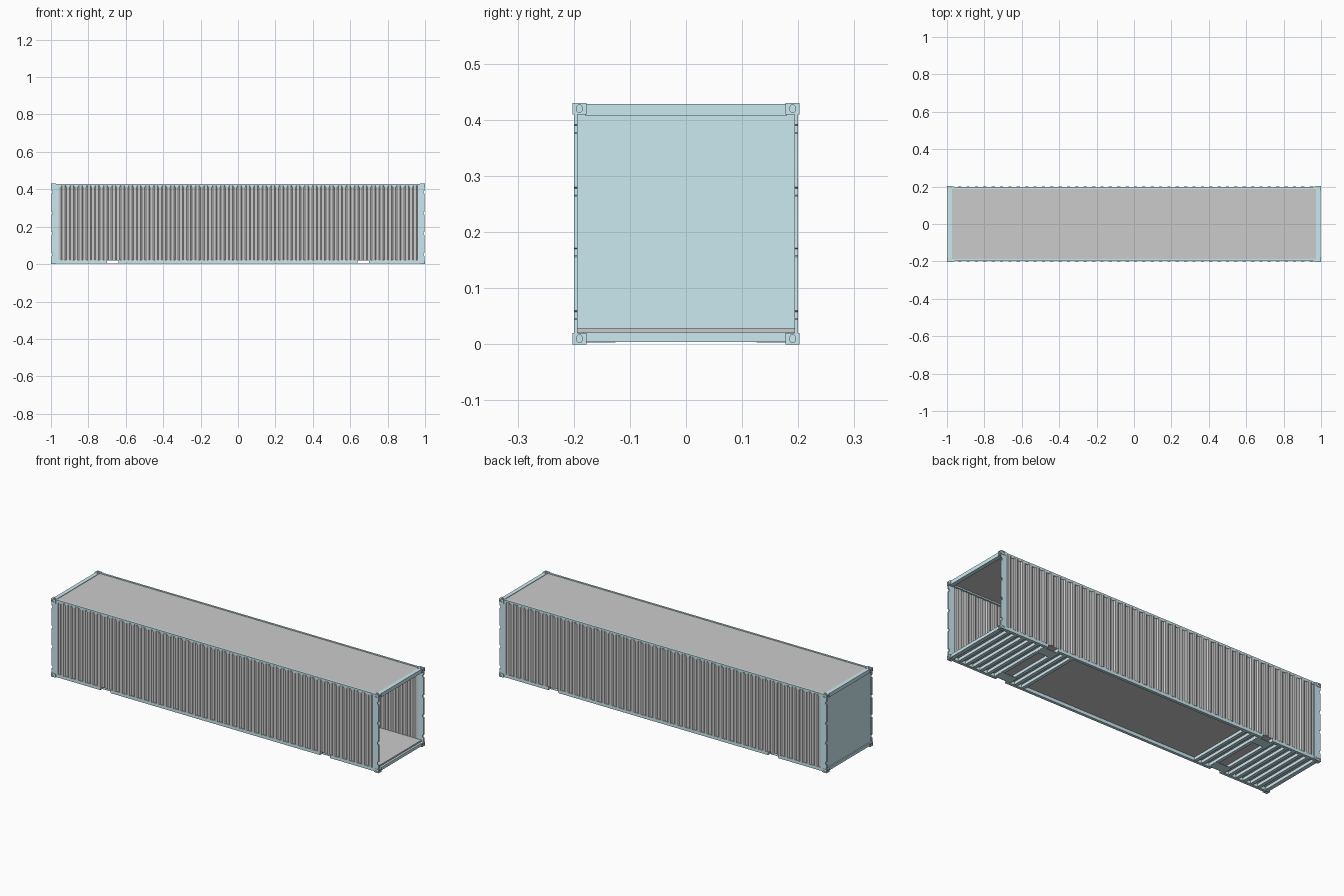
import bpy, bmesh, math
from mathutils import Matrix, Vector

if "Cube" in bpy.data.objects:
    bpy.data.objects.remove(bpy.data.objects["Cube"])

blue = bpy.data.materials.new("pale_blue")
blue.diffuse_color = (0.6, 0.82, 0.88, 1)
blue.use_nodes = True
blue.node_tree.nodes["Principled BSDF"].inputs["Base Color"].default_value = blue.diffuse_color
H = 0.43


def finish(name, bm, mat=None, mirror="", z=0.0):
    bmesh.ops.recalc_face_normals(bm, faces=bm.faces)
    me = bpy.data.meshes.new(name)
    bm.to_mesh(me)
    bm.free()
    ob = bpy.data.objects.new(name, me)
    bpy.context.collection.objects.link(ob)
    ob.location.z = z
    if mat:
        me.materials.append(mat)
    if mirror:
        add_mirror(ob, mirror)
    return ob


def add_mirror(ob, axes):
    m = ob.modifiers.new("mirror", "MIRROR")
    m.use_axis = [a in axes for a in "xyz"]
    m.use_mirror_merge = False


def add_box(bm, x0, x1, y0, y1, z0, z1):
    mat = (Matrix.Translation(((x0 + x1) / 2, (y0 + y1) / 2, (z0 + z1) / 2))
           @ Matrix.Diagonal((x1 - x0, y1 - y0, z1 - z0, 1)))
    bmesh.ops.create_cube(bm, size=1, matrix=mat)


def boxes(name, items, mat=None, mirror=""):
    bm = bmesh.new()
    for b in items:
        add_box(bm, *b)
    return finish(name, bm, mat, mirror)


def prism(bm, pts, direction):
    f = bm.faces.new([bm.verts.new(p) for p in pts])
    ext = bmesh.ops.extrude_face_region(bm, geom=[f])["geom"]
    bmesh.ops.translate(bm, vec=direction,
                        verts=[v for v in ext if isinstance(v, bmesh.types.BMVert)])
    # the starting face stays as the cap


def oval(bm, centre, u, v, n, ru, rv):
    # elongated hole cutter, depth 0.004 below the face
    c, u, v, n = map(Vector, (centre, u, v, n))
    pts = []
    for i in range(16):
        a = 2 * math.pi * (i + 0.5) / 16
        off = (rv - ru) * (1 if math.sin(a) > 0 else -1)
        pts.append(c - n * 0.004 + u * ru * math.cos(a) + v * (ru * math.sin(a) + off))
    prism(bm, pts, n * 0.01)


# Eight corner castings with recessed oval holes
bm = bmesh.new()
h = H / 2
oval(bm, (1, 0.190, 0.010 - h), (0, 1, 0), (0, 0, 1), (1, 0, 0), 0.0045, 0.007)
oval(bm, (0.986, 0.202, 0.010 - h), (0, 0, 1), (1, 0, 0), (0, 1, 0), 0.0045, 0.007)
oval(bm, (0.986, 0.190, -h), (0, 1, 0), (1, 0, 0), (0, 0, -1), 0.0045, 0.007)
cutter = finish("casting_hole_cutter", bm, z=h)
cutter.hide_render = True
cutter.hide_viewport = True
bm = bmesh.new()
add_box(bm, 0.972, 1.0, 0.177, 0.202, -h, 0.020 - h)
cast = finish("corner_castings", bm, blue, z=h)
bo = cast.modifiers.new("holes", "BOOLEAN")
bo.operation = "DIFFERENCE"
bo.solver = "EXACT"
bo.object = cutter
add_mirror(cast, "xyz")

# Corner posts with hinge notches on the outer edge
bm = bmesh.new()
pts = [(0.96, 0.016), (0.998, 0.016)]
for z in (0.052, 0.164, 0.272, 0.384):
    pts += [(0.998, z - 0.008), (0.991, z - 0.006), (0.991, z + 0.006), (0.998, z + 0.008)]
pts += [(0.998, 0.415), (0.96, 0.415)]
prism(bm, [(x, 0.1935, z) for x, z in pts], (0, 0.006, 0))
finish("corner_posts", bm, blue, "xy")
boxes("post_ends", [(0.96, 0.974, 0.1935, 0.1995, 0.004, 0.018),
                    (0.96, 0.974, 0.1935, 0.1995, 0.413, 0.4286)], blue, "xy")

# Rails: bottom ones are interrupted at the fork pockets
boxes("bottom_side_rails", [(-0.64, 0.64, 0.183, 0.1985, 0.003, 0.021)], blue, "y")
boxes("bottom_rail_ends", [(0.70, 0.975, 0.183, 0.1985, 0.003, 0.021)], blue, "xy")
boxes("top_side_rails", [(-0.975, 0.975, 0.187, 0.1975, 0.413, 0.4286)], blue, "y")
boxes("end_headers", [(0.974, 0.996, -0.18, 0.18, 0.408, 0.4286)], blue, "x")
boxes("end_sills", [(0.974, 0.996, -0.18, 0.18, 0.0045, 0.021)], blue, "x")

# Underframe
boxes("cross_members", [(x - 0.009, x + 0.009, -0.184, 0.184, 0.005, 0.0212)
                        for x in (0.54, 0.585, 0.63, 0.71, 0.755, 0.80, 0.845, 0.89, 0.935)],
      blue, "x")
boxes("fork_pocket_plates", [(0.622, 0.718, 0.126, 0.182, 0.003, 0.005)], blue, "xy")

# Floor, roof and closed end
boxes("floor", [(-0.985, 0.985, -0.193, 0.193, 0.021, 0.029)])
boxes("roof", [(-0.975, 0.975, -0.188, 0.188, 0.421, 0.426)])
boxes("end_wall", [(-0.990, -0.984, -0.1935, 0.1935, 0.019, 0.411)], blue)

# Corrugated side walls
bm = bmesh.new()
n = 43
pitch = 1.924 / n
line = []
for i in range(n):
    x = -0.962 + i * pitch
    line += [(x, 0.1945), (x + 0.35 * pitch, 0.1945),
             (x + 0.5 * pitch, 0.1993), (x + 0.85 * pitch, 0.1993)]
line.append((0.962, 0.1945))
low = [bm.verts.new((x, y, 0.020)) for x, y in line]
top = [bm.verts.new((x, y, 0.420)) for x, y in line]
for i in range(len(line) - 1):
    bm.faces.new((low[i], top[i], top[i + 1], low[i + 1]))
wall = finish("corrugated_side_walls", bm)
s = wall.modifiers.new("thickness", "SOLIDIFY")
s.thickness = 0.001
s.offset = 0
add_mirror(wall, "y")
